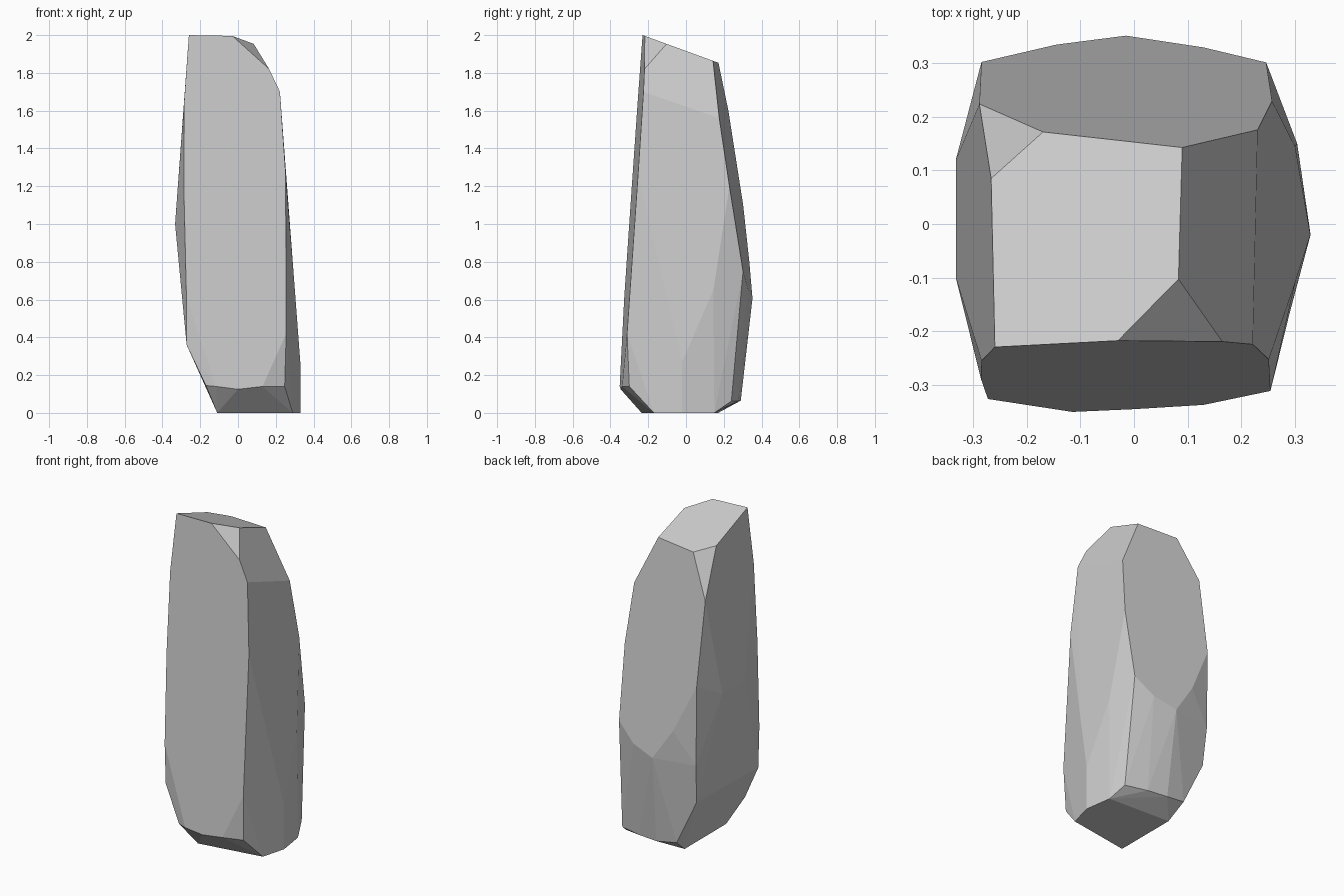
import bpy, bmesh, math

# Main cut planes of the stone: each helper puts a point exactly on its plane
def front(x, z):
    return (x, -0.3547 + 0.0535 * x + 0.0693 * z, z)

def back(x, z):
    return (x, 0.446 - 0.105 * x - 0.1575 * z, z)

def left(y, z):
    return (-0.26 - 0.073 * (2 - z), y, z)

def right(y, z):
    return (0.222 + 0.0753 * (1.7 - z), y, z)

def top(x, y):
    return (x, y, 2 - 0.365 * (y + 0.23))

points = []
# Sloping top
points += [top(x, y) for x, y in [(-0.26, -0.23), (-0.03, -0.218), (0.083, -0.103),
                                  (0.09, 0.143), (-0.17, 0.172), (-0.267, 0.085)]]
# Large front facet
points += [front(x, z) for x, z in [(0.165, 1.82), (0.222, 1.70), (0.252, 1.27),
                                    (0.255, 0.42), (0.13, 0.14), (0.0, 0.125),
                                    (-0.115, 0.14), (-0.273, 0.61),
                                    (-0.286, 1.16), (-0.285, 1.65)]]
# Large back facet
points += [back(x, z) for x, z in [(0.231, 1.56), (0.258, 1.20), (0.247, 0.75),
                                   (0.13, 0.65), (-0.015, 0.607), (-0.145, 0.80),
                                   (-0.285, 1.10), (-0.289, 1.60)]]
# Left and right facets
points += [left(0.12, 1.0), left(-0.10, 1.0)]
points += [right(0.145, 0.65), right(-0.11, 0.65), right(-0.02, 0.27)]
# Lower sides and bevels
points += [(-0.28, 0.302, 0.61), (-0.268, 0.28, 0.37), (-0.272, -0.318, 0.36),
           (-0.17, -0.335, 0.145), (0.247, -0.30, 0.14),
           (0.268, 0.24, 0.062), (0.13, 0.275, 0.063), (0.0, 0.29, 0.065),
           (-0.13, 0.278, 0.085)]
# Flat base
points += [(x, y, 0) for x, y in [(-0.11, -0.235), (0.29, -0.17), (0.33, -0.02),
                                  (0.305, 0.15), (-0.11, 0.17)]]

# Wrap the points in a hull and merge flat facets
bm = bmesh.new()
for p in points:
    bm.verts.new(p)
hull = bmesh.ops.convex_hull(bm, input=bm.verts)
loose = [v for v in bm.verts if not v.link_faces]
bmesh.ops.delete(bm, geom=loose, context='VERTS')
bmesh.ops.dissolve_limit(bm, angle_limit=math.radians(1.5), verts=bm.verts, edges=bm.edges)
bmesh.ops.recalc_face_normals(bm, faces=bm.faces)

mesh = bpy.data.meshes.new("standing_stone")
bm.to_mesh(mesh)
bm.free()
stone = bpy.data.objects.new("standing_stone", mesh)
bpy.context.collection.objects.link(stone)
